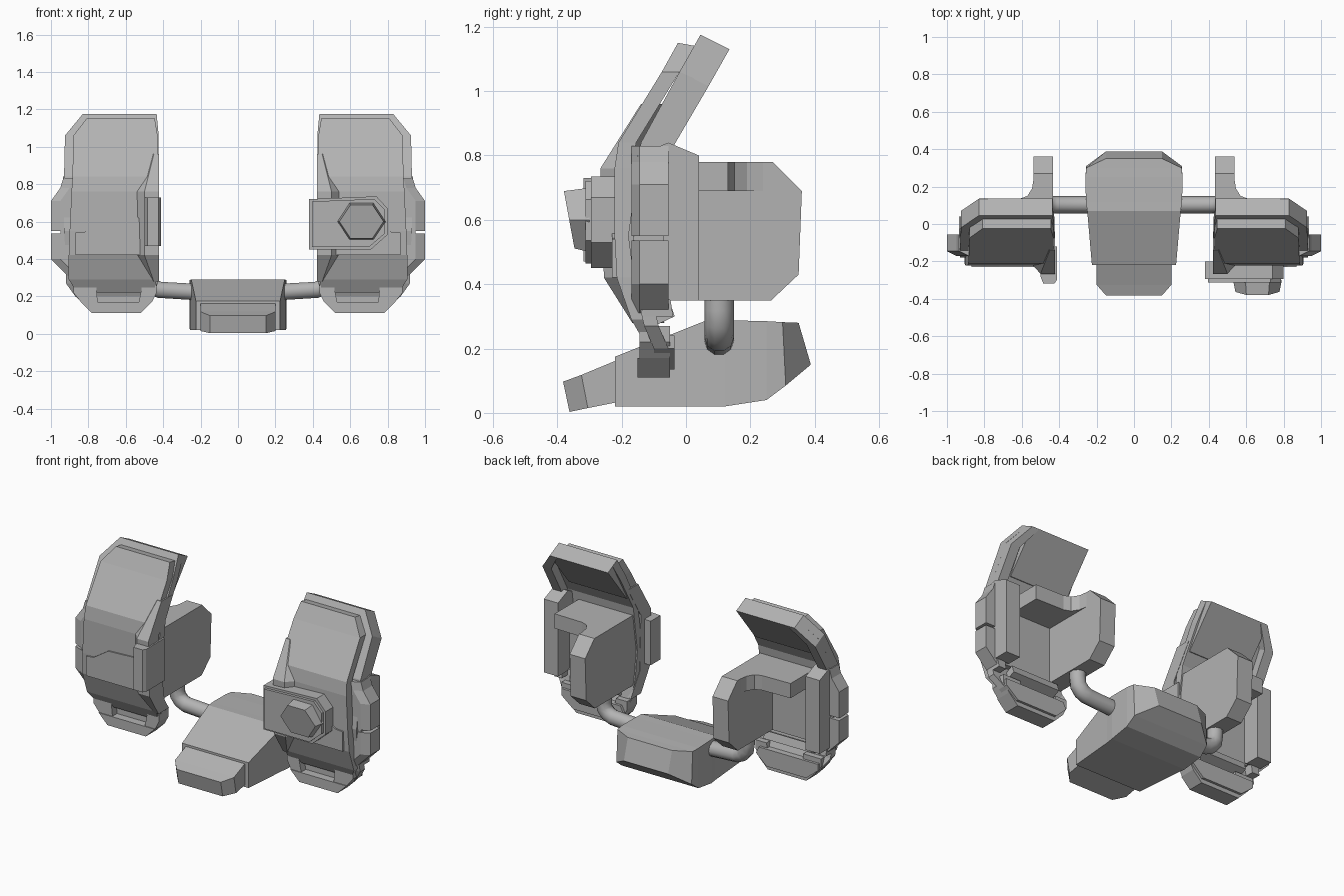
import bpy
import bmesh
from math import cos, sin, pi

if "Cube" in bpy.data.objects:
    bpy.data.objects.remove(bpy.data.objects["Cube"])

GREY = (0.45, 0.45, 0.45, 1.0)
grey = bpy.data.materials.new("plain grey")
grey.use_nodes = True
grey.diffuse_color = GREY
grey.node_tree.nodes["Principled BSDF"].inputs["Base Color"].default_value = GREY


def loft(name, rings):
    """Skin matching rings of points and cap both ends."""
    bm = bmesh.new()
    loops = [[bm.verts.new(p) for p in ring] for ring in rings]
    for a, b in zip(loops, loops[1:]):
        for i in range(len(a)):
            j = (i + 1) % len(a)
            bm.faces.new((a[i], a[j], b[j], b[i]))
    bm.faces.new(loops[0])
    bm.faces.new(loops[-1])
    bmesh.ops.recalc_face_normals(bm, faces=bm.faces)
    mesh = bpy.data.meshes.new(name)
    bm.to_mesh(mesh)
    bm.free()
    mesh.materials.append(grey)
    obj = bpy.data.objects.new(name, mesh)
    bpy.context.collection.objects.link(obj)
    return obj


def box(name, s, x, y, z):
    rings = [[(s * x[0], y[0], h), (s * x[1], y[0], h),
              (s * x[1], y[1], h), (s * x[0], y[1], h)] for h in z]
    return loft(name, rings)


def slab(name, s, rows, depth):
    """Bent plate: rows are (height, inner x, outer x, front y, drop of back edge)."""
    return loft(name, [[(s * a, y, z), (s * b, y, z), (s * b, y + depth, z - d),
                        (s * a, y + depth, z - d)] for z, a, b, y, d in rows])


def front_plate(name, s, outline, y0, y1):
    return loft(name, [[(s * x, y, z) for x, z in outline] for y in (y0, y1)])


def side_plate(name, s, outline, x0, x1):
    return loft(name, [[(s * x, y, z) for y, z in outline] for x in (x0, x1)])


def hull(name, stations):
    """Block along y: stations are (top y, bottom y, half width, low z, high z)."""
    return loft(name, [[(-w, b, lo), (w, b, lo), (w, t, hi), (-w, t, hi)]
                       for t, b, w, lo, hi in stations])


# Central body and nose block
hull("central_body", [(-.22, -.22, .225, .02, .175), (.07, .07, .25, .02, .29),
                      (.12, .12, .257, .02, .288), (.25, .25, .26, .04, .285),
                      (.3, .31, .255, .085, .282), (.35, .388, .15, .15, .28)])
hull("nose_block", [(-.382, -.362, .15, .003, .097), (-.325, -.305, .2, .015, .118),
                    (-.2, -.2, .2, .036, .17)])


# Bent connecting pipes
def pipe(name, s):
    curve = bpy.data.curves.new(name, "CURVE")
    curve.dimensions = "3D"
    curve.bevel_depth = .046
    curve.bevel_resolution = 3
    curve.use_fill_caps = True
    path = [(.2, .222), (.42, .235), (.455, .25), (.48, .28), (.485, .32), (.485, .42)]
    spline = curve.splines.new("POLY")
    spline.points.add(len(path) - 1)
    for p, (x, z) in zip(spline.points, path):
        p.co = (s * x, .103, z, 1)
    spline.use_smooth = True
    curve.materials.append(grey)
    bpy.context.collection.objects.link(bpy.data.objects.new(name, curve))


def shield(side, s):
    def n(part):
        return side + "_" + part

    # Layered bent shield
    slab(n("shield_rear_layer"), s,
         [(.2, .45, .87, -.1, 0), (.27, .43, .92, -.13, 0), (.4, .424, .92, -.16, 0),
          (.55, .424, .93, -.18, 0), (.84, .424, .93, -.14, .01),
          (1.06, .424, .925, -.02, .02), (1.175, .435, .83, .045, .023)], .045)
    slab(n("shield_front_layer"), s,
         [(.22, .45, .86, -.13, 0), (.29, .435, .905, -.17, 0), (.42, .43, .905, -.215, 0),
          (.55, .43, .9, -.222, 0), (.76, .43, .89, -.222, 0), (.84, .43, .885, -.21, 0),
          (1.06, .43, .88, -.075, 0), (1.15, .445, .81, -.025, .01)], .055)
    # Raised inner edge and stepped lower panel
    loft(n("shield_inner_ridge"),
         [[(s * .422, y, z), (s * (x - .05), y, z),
           (s * x, y + .055, z), (s * .422, y + .1, z)]
          for z, x, y in [(.28, .5, -.167), (.42, .55, -.255), (.76, .55, -.266),
                          (.96, .5, -.14)]])
    front_plate(n("shield_step_panel"), s,
                [(.87, .42), (.87, .54), (.82, .545), (.72, .61), (.5, .62), (.5, .42)],
                -.23, -.2)
    # Deep rim along the outer side and wedge under the top edge
    slab(n("shield_outer_rim"), s,
         [(.3, .87, .92, -.13, 0), (.55, .87, .93, -.17, 0), (.84, .87, .93, -.14, .03),
          (1.06, .865, .925, -.02, .045), (1.175, .78, .83, .045, .045)], .09)
    loft(n("shield_top_wedge"),
         [[(s * x, .045, 1.175), (s * x, .135, 1.13), (s * x, -.05, .9),
           (s * x, -.1, .9)] for x in (.435, .83)])

    # Outer side plate with split pad
    side_plate(n("side_plate"), s,
               [(-.15, .4), (-.05, .35), (.04, .35), (.04, .8), (-.055, .84),
                (-.15, .8)], .84, .935)
    for part, rows in (("pad_lower", [(.31, .91), (.4, 1), (.535, 1)]),
                       ("pad_upper", [(.55, 1), (.71, 1), (.78, .95), (.83, .935)])):
        loft(n(part), [[(s * .88, -.17, z), (s * (x - .05), -.17, z), (s * x, -.145, z),
                        (s * x, -.055, z), (s * .88, -.055, z)] for z, x in rows])
    box(n("pad_joint"), s, (.88, .95), (-.165, -.07), (.5, .58))

    # Inner bracket: octagonal plate, curved arm and mounting block
    side_plate(n("bracket_plate"), s,
               [(-.15, .35), (.265, .35), (.35, .43), (.36, .69), (.27, .78),
                (-.15, .78)], .432, .537)
    arm = [(.5, -.15), (.5, .24), (.537, .24), (.545, .19), (.57, .15), (.61, .135),
           (.8, .13), (.8, -.15)]
    loft(n("bracket_arm"), [[(s * x, y, z) for x, y in arm] for z in (.69, .78)])
    box(n("mounting_block"), s, (.5, .86), (-.18, -.07), (.35, .72))
    side_plate(n("lower_crossbar"), s,
               [(-.14, .3), (-.12, .26), (-.035, .3), (-.05, .345)], .5, .82)

    # Bottom tab with a recessed slot
    front_plate(n("tab_back"), s,
                [(.47, .24), (.45, .2), (.52, .135), (.79, .135), (.87, .2), (.87, .24)],
                -.1, -.035)
    front_plate(n("tab_lower_bar"), s,
                [(.46, .17), (.52, .11), (.78, .11), (.84, .17)], -.15, -.05)
    front_plate(n("tab_inner_bar"), s,
                [(.46, .17), (.53, .17), (.51, .27), (.435, .27), (.435, .22)], -.145, -.05)
    front_plate(n("tab_outer_bar"), s,
                [(.75, .17), (.84, .17), (.88, .22), (.88, .27), (.76, .27)], -.145, -.05)
    pipe(n("connecting_pipe"), s)


shield("left", 1)
shield("right", -1)

# Left mount plates and tilted six-sided knob
mount = [(.38, .45), (.71, .45), (.8, .53), (.8, .67), (.74, .735), (.38, .72)]
front_plate("mount_base", 1, mount, -.295, -.2)
front_plate("mount_cover", 1,
            [(.59 + (x - .59) * .93, .595 + (z - .595) * .9) for x, z in mount],
            -.312, -.28)


def knob_ring(rx, rz, y, tilt):
    pts = [(cos(k * pi / 3), sin(k * pi / 3)) for k in range(6)]
    return [(.66 + rx * c, y - tilt * q, .6 + rz * q) for c, q in pts]


loft("knob", [knob_ring(.13, .115, -.3, 0), knob_ring(.118, .103, -.363, .019)])

# Right inner edge plate with cut front corner
loft("edge_plate", [[(-.413, -.12, z), (-.413, -.3, z), (-.425, -.318, z),
                     (-.485, -.318, z), (-.5, -.28, z), (-.5, -.12, z)]
                    for z in (.47, .73)])
